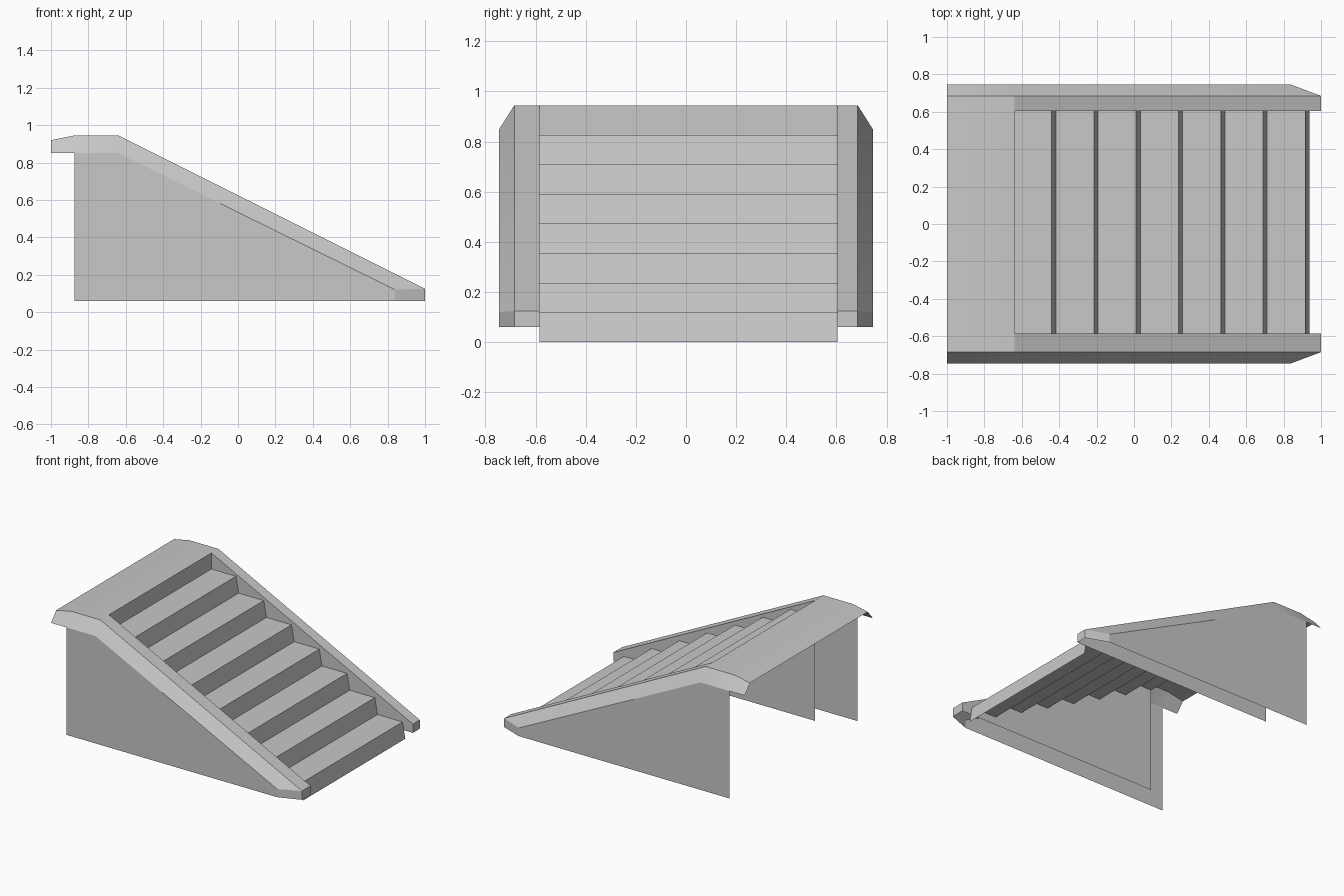
import bpy
import bmesh
import math
from mathutils import Vector

if "Cube" in bpy.data.objects:
    bpy.data.objects.remove(bpy.data.objects["Cube"], do_unlink=True)

grey = bpy.data.materials.new("plain_grey")
grey.use_nodes = True
colour = (0.58, 0.58, 0.58, 1)
grey.diffuse_color = colour
grey.node_tree.nodes["Principled BSDF"].inputs["Base Color"].default_value = colour

# Main levels and outlines
TOP, EAVE, FOOT = 0.945, 0.85, 0.06
BACK, LANDING, TIP, NOSE = -0.875, -0.64, 1.0, 0.84
RIDGE_Y, OUTER_Y = 0.685, 0.745
INNER = {1: 0.605, -1: -0.585}
DECK = [(-1, 0.92), (BACK, TOP), (LANDING, TOP)]


def at_y(path, y):
    return [Vector((x, y, z)) for x, z in path]


def loft(a, b):
    """Quads bridging two point rows."""
    return [[a[i], a[i + 1], b[i + 1], b[i]] for i in range(len(a) - 1)]


def make(name, polys, facing):
    """Thin sheet whose faces all point toward the facing vector."""
    bm = bmesh.new()
    for poly in polys:
        bm.faces.new([bm.verts.new(p) for p in poly])
    bmesh.ops.remove_doubles(bm, verts=bm.verts, dist=0.0005)
    bm.normal_update()
    for f in bm.faces:
        if f.normal.dot(Vector(facing)) < 0:
            f.normal_flip()
    mesh = bpy.data.meshes.new(name)
    bm.to_mesh(mesh)
    bm.free()
    mesh.materials.append(grey)
    obj = bpy.data.objects.new(name, mesh)
    bpy.context.collection.objects.link(obj)
    bpy.ops.object.select_all(action="DESELECT")
    obj.select_set(True)
    bpy.context.view_layer.objects.active = obj
    bpy.ops.object.shade_smooth_by_angle(angle=math.radians(25))
    return obj


# Upper landing, drooping at its back edge
make("landing", loft(at_y(DECK, -RIDGE_Y), at_y(DECK, RIDGE_Y)), (0, 0, 1))

# Stair flight: a vertical first riser, then slightly raked risers
STEPS = 8
rise = TOP / STEPS
flight = [(LANDING, TOP), (LANDING, TOP - rise)]
for i in range(1, STEPS):
    edge = -0.44 + (i - 1) * 0.226
    flight += [(edge, TOP - i * rise), (edge + 0.022, TOP - (i + 1) * rise)]
make("stairs", loft(at_y(flight, INNER[-1]), at_y(flight, INNER[1])), (1, 0, 1))

for side, s in (("left", 1), ("right", -1)):
    ridge, outer, inner = s * RIDGE_Y, s * OUTER_Y, INNER[s]

    # Sloping rail with a bevelled outer edge and angled nose
    slope = [(LANDING, TOP), (TIP, 0.125)]
    eave = [(-1, EAVE), (BACK, EAVE), (LANDING, EAVE), (NOSE, 0.12)]
    end = [(TIP, 0.125), (TIP, FOOT)]
    nose = [(NOSE, 0.12), (NOSE, FOOT)]
    polys = loft(at_y(slope, inner), at_y(slope, ridge))
    polys += loft(at_y(DECK + slope[1:], ridge), at_y(eave, outer))
    polys += loft(at_y(nose, outer), at_y(end, ridge))
    polys += loft(at_y(end, ridge), at_y(end, inner))
    make(side + "_rail", polys, (0.5, s, 1))

    # Outer side wall
    wall = [(BACK, FOOT), (NOSE, FOOT), (NOSE, 0.12), (LANDING, EAVE), (BACK, EAVE)]
    make(side + "_outer_wall", [at_y(wall, outer)], (0, s, 0))

    # Inner side wall beside the steps
    panel = [(LANDING, FOOT), (TIP, FOOT)] + slope[::-1]
    make(side + "_inner_wall", [at_y(panel, inner)], (0, -s, 0))
